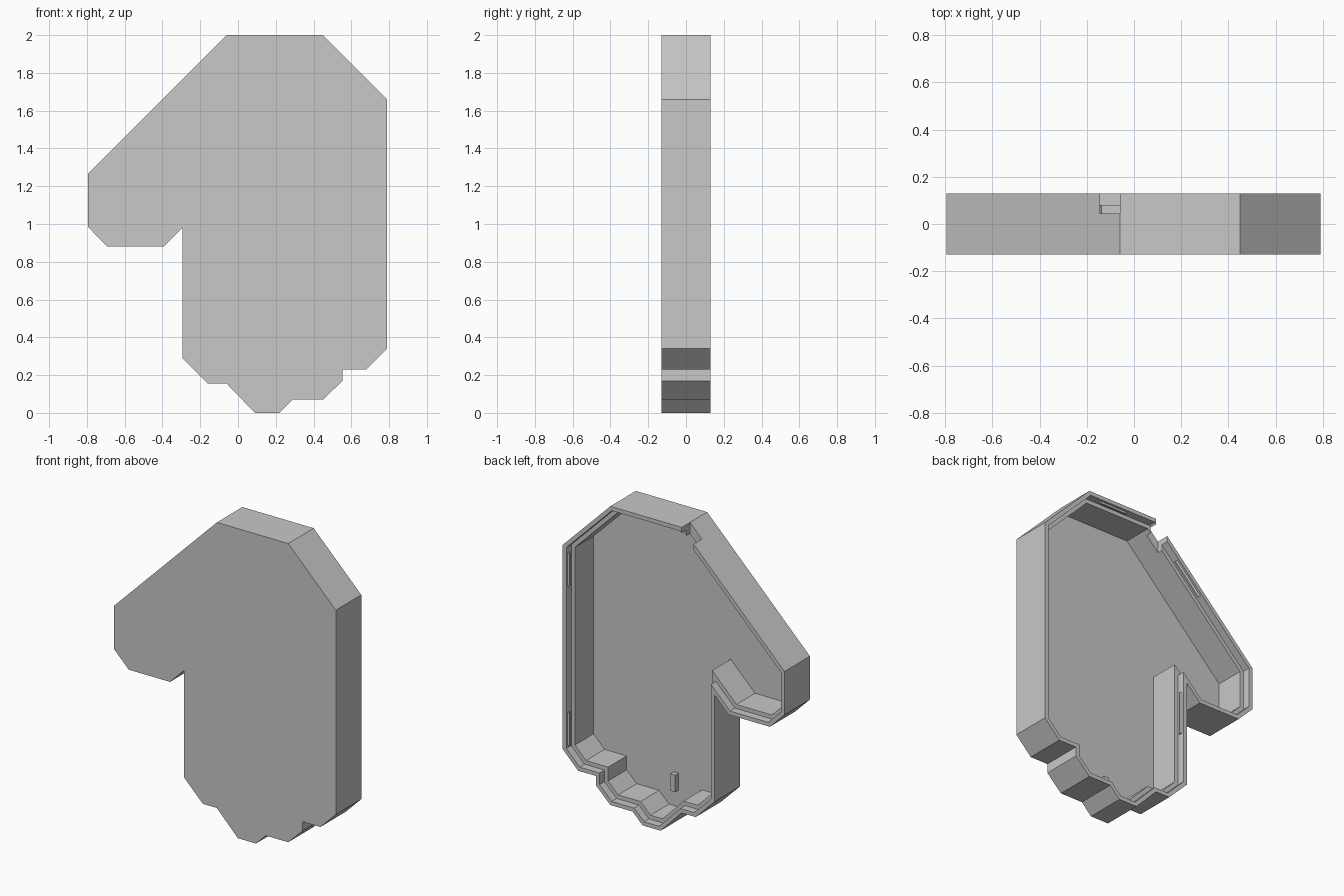
import bpy, bmesh
from mathutils import Vector

cube = bpy.data.objects.get("Cube")
if cube:
    bpy.data.objects.remove(cube, do_unlink=True)

grey = bpy.data.materials.new("light_grey_plastic")
grey.use_nodes = True
colour = (0.58, 0.58, 0.58, 1)
grey.diffuse_color = colour
grey.node_tree.nodes["Principled BSDF"].inputs["Base Color"].default_value = colour

BACK, FRONT = 0.13, -0.13
LEDGE, FLOOR = 0.08, -0.11
LIP, WALL = 0.026, 0.052

# Outline in x, z, clockwise seen from the front
OUTLINE = [Vector(p) for p in (
    (-0.06, 2), (0.45, 2), (0.79, 1.66), (0.79, 0.34), (0.68, 0.23),
    (0.553, 0.23), (0.553, 0.17), (0.45, 0.07), (0.29, 0.07), (0.22, 0),
    (0.09, 0), (-0.06, 0.155), (-0.16, 0.155), (-0.295, 0.29),
    (-0.295, 0.98), (-0.395, 0.88), (-0.69, 0.88), (-0.795, 0.985),
    (-0.795, 1.265))]


def inward(a, b):
    d = (b - a).normalized()
    return Vector((d.y, -d.x))


def offset(points, dist):
    """Move every edge inward by dist with mitred corners."""
    result = []
    for i, p in enumerate(points):
        n1 = inward(points[i - 1], p)
        n2 = inward(p, points[(i + 1) % len(points)])
        result.append(p + (n1 + n2) * dist / (1 + n1.dot(n2)))
    return result


def finish(bm, name):
    bmesh.ops.recalc_face_normals(bm, faces=bm.faces)
    mesh = bpy.data.meshes.new(name)
    bm.to_mesh(mesh)
    bm.free()
    mesh.materials.append(grey)
    obj = bpy.data.objects.new(name, mesh)
    bpy.context.collection.objects.link(obj)
    return obj


def box(name, low, high):
    bm = bmesh.new()
    bmesh.ops.create_cube(bm, size=1)
    for v in bm.verts:
        v.co = [h if c > 0 else l for c, l, h in zip(v.co, low, high)]
    return finish(bm, name)


# Open-backed shell with a stepped rim
bm = bmesh.new()
rings = []
for inset, y in ((0, FRONT), (0, BACK), (LIP, BACK), (LIP, LEDGE),
                 (WALL, LEDGE), (WALL, FLOOR)):
    rings.append([bm.verts.new((p.x, y, p.y)) for p in offset(OUTLINE, inset)])
for r, s in zip(rings, rings[1:]):
    for i in range(len(r)):
        bm.faces.new((r[i - 1], r[i], s[i], s[i - 1]))
bm.faces.new(rings[0])
bm.faces.new(rings[-1])
shell = finish(bm, "shell")

# Cable notch through the sloped wall
cutter = box("notch_cutter", (-0.145, 0.045, 1.75), (-0.06, 0.2, 2.1))
cutter.hide_render = True
mod = shell.modifiers.new("notch", "BOOLEAN")
mod.operation = "DIFFERENCE"
mod.solver = "EXACT"
mod.object = cutter
bpy.context.view_layer.objects.active = shell
bpy.ops.object.modifier_apply(modifier=mod.name)
bpy.data.objects.remove(cutter, do_unlink=True)


# Snap ridges along the inside of the lip
def snap_ridge(name, edge, start, end):
    a, b = OUTLINE[edge], OUTLINE[(edge + 1) % len(OUTLINE)]
    n = inward(a, b)
    bm = bmesh.new()
    ends = []
    for t in (start, end):
        p = a.lerp(b, t)
        ends.append([bm.verts.new((q.x, y, q.y)) for q, y in (
            (p + n * (LIP - 0.005), 0.09), (p + n * (LIP - 0.005), 0.12),
            (p + n * (LIP + 0.01), 0.11), (p + n * (LIP + 0.01), 0.10))])
    for i in range(4):
        bm.faces.new((ends[0][i - 1], ends[0][i], ends[1][i], ends[1][i - 1]))
    for e in ends:
        bm.faces.new(e)
    finish(bm, name)


snap_ridge("top_snap_ridge", 0, 0.42, 0.8)
snap_ridge("upper_side_snap_ridge", 2, 0.04, 0.2)
snap_ridge("lower_side_snap_ridge", 2, 0.82, 0.98)
snap_ridge("neck_snap_ridge", 13, 0.5, 0.9)
snap_ridge("slope_snap_ridge", 18, 0.5, 0.74)

# Small locating block on the inner floor
box("locating_block", (0.13, FLOOR - 0.005, 0.16), (0.165, -0.075, 0.27))
